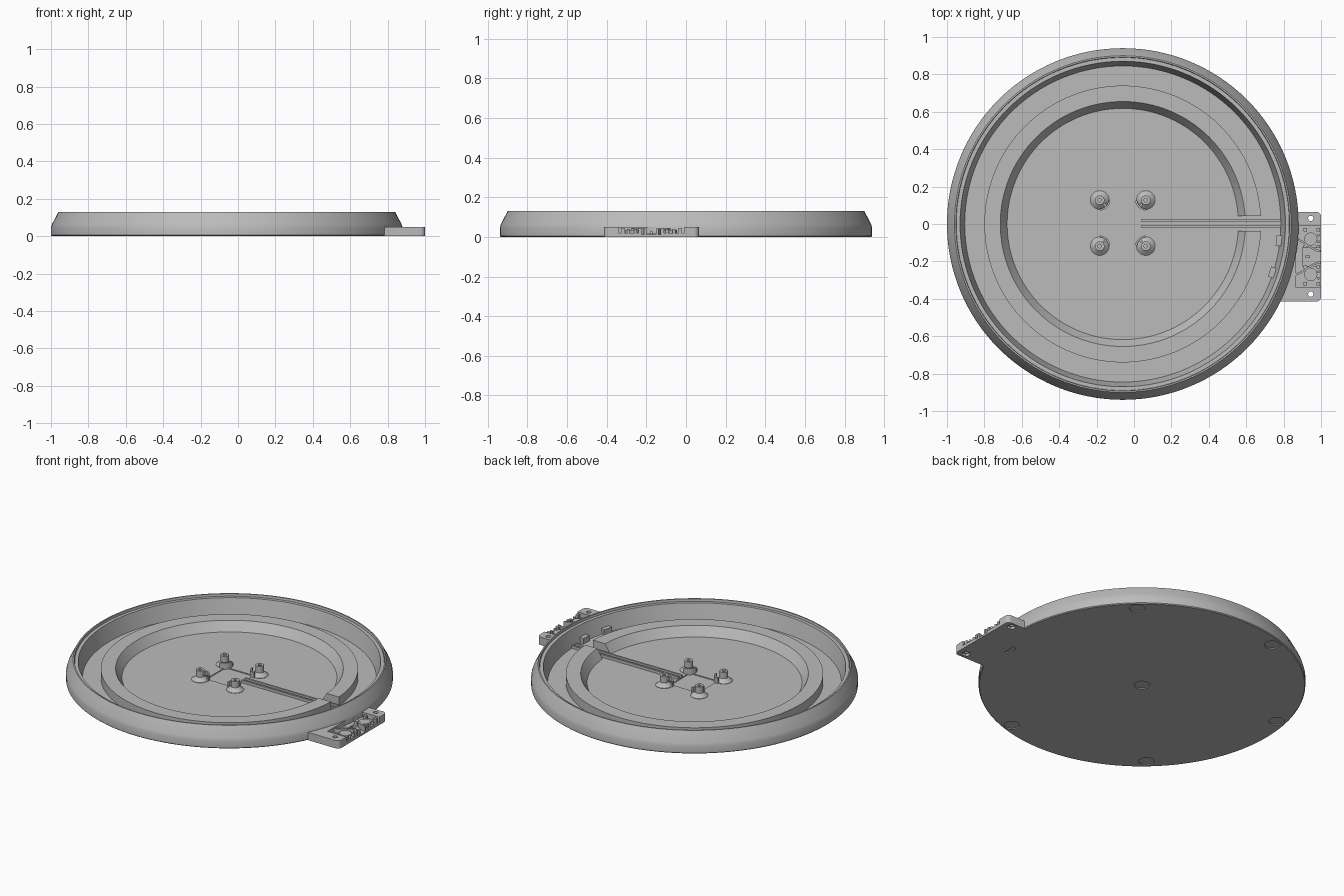
import bpy, bmesh, math
from mathutils import Matrix, Vector

if "Cube" in bpy.data.objects:
    bpy.data.objects.remove(bpy.data.objects["Cube"], do_unlink=True)

CX = -0.06          # centre of the round tray
FLOOR = 0.015
TAB_Y = -0.175      # middle of the connector tab

grey = bpy.data.materials.new("plain_grey")
grey.use_nodes = True
grey.diffuse_color = (0.5, 0.5, 0.5, 1)
grey.node_tree.nodes["Principled BSDF"].inputs["Base Color"].default_value = (0.5, 0.5, 0.5, 1)


def finish(name, bm, loc=(0, 0, 0)):
    bmesh.ops.recalc_face_normals(bm, faces=bm.faces)
    mesh = bpy.data.meshes.new(name)
    bm.to_mesh(mesh)
    bm.free()
    mesh.materials.append(grey)
    ob = bpy.data.objects.new(name, mesh)
    ob.location = loc
    bpy.context.collection.objects.link(ob)
    return ob


def lathe(name, profile, loc, steps=128):
    """Revolve a closed (radius, height) outline about z."""
    bm = bmesh.new()
    vs = [bm.verts.new((r, 0, z)) for r, z in profile]
    es = [bm.edges.new((vs[i], vs[(i + 1) % len(vs)])) for i in range(len(vs))]
    bmesh.ops.spin(bm, geom=vs + es, cent=(0, 0, 0), axis=(0, 0, 1),
                   angle=math.tau, steps=steps, use_duplicate=False)
    bmesh.ops.remove_doubles(bm, verts=bm.verts, dist=0.0002)
    axis = [e for e in bm.edges if not e.link_faces]
    bmesh.ops.delete(bm, geom=axis, context='EDGES')
    return finish(name, bm, loc)


def prism(name, points, z0, z1, loc=(0, 0, 0)):
    """Extrude a flat outline from z0 to z1."""
    bm = bmesh.new()
    face = bm.faces.new([bm.verts.new((x, y, z0)) for x, y in points])
    top = bmesh.ops.extrude_face_region(bm, geom=[face])["geom"]
    bmesh.ops.translate(bm, vec=(0, 0, z1 - z0),
                        verts=[g for g in top if isinstance(g, bmesh.types.BMVert)])
    return finish(name, bm, loc)


def box(name, x0, x1, y0, y1, z0, z1):
    return prism(name, [(x0, y0), (x1, y0), (x1, y1), (x0, y1)], z0, z1)


def cylinder(name, x, y, r, z0, z1, n=32):
    ring = [(r * math.cos(math.tau * i / n), r * math.sin(math.tau * i / n)) for i in range(n)]
    return prism(name, ring, z0, z1, (x, y, 0))


def cut(ob, cutters):
    for c in cutters:
        c.hide_render = True
        mod = ob.modifiers.new("cut", 'BOOLEAN')
        mod.operation = 'DIFFERENCE'
        mod.solver = 'EXACT'
        mod.object = c
        bpy.context.view_layer.objects.active = ob
        bpy.ops.object.modifier_apply(modifier=mod.name)
        bpy.data.objects.remove(c, do_unlink=True)


def arc_wall(name, centre, r0, r1, a0, a1, z0, z1, n=10):
    angles = [a0 + (a1 - a0) * i / n for i in range(n + 1)]
    pts = [(r0 * math.cos(a), r0 * math.sin(a)) for a in angles]
    pts += [(r1 * math.cos(a), r1 * math.sin(a)) for a in reversed(angles)]
    return prism(name, pts, z0, z1, (*centre, 0))


# Round tray: floor, bulged outer wall, stepped lip, sloped inner wall
tray = lathe("tray", [(0, 0), (0.935, 0), (0.94, 0.005), (0.94, 0.045), (0.934, 0.065),
                      (0.9, 0.13), (0.892, 0.13), (0.89, 0.115), (0.87, 0.115),
                      (0.845, FLOOR), (0, FLOOR)], (CX, 0, 0))

# Shallow foot recesses below and a chamfered square pocket in the floor
feet = [(CX, 0)]
for i in range(6):
    a = math.radians(-11.7 + 60 * i)
    feet.append((CX + 0.88 * math.cos(a), 0.88 * math.sin(a)))
cutters = [cylinder("foot_cutter", x, y, 0.045, -0.02, 0.006) for x, y in feet]
h, k = 0.098, 0.075
pocket = [(h, -k), (h, k), (k, h), (-k, h), (-h, k), (-h, -k), (-k, -h), (k, -h)]
cutters.append(prism("pocket_cutter", pocket, 0.009, 0.05, (CX, 0.004, 0)))
cut(tray, cutters)

# Raised inner ring with a sloped inside and a gap for the cable
ring = lathe("inner_ring", [(0.74, 0.01), (0.74, 0.072), (0.655, 0.072), (0.615, 0.01)], (CX, 0, 0))
cut(ring, [box("gap_cutter", 0.4, 0.8, -0.037, 0.042, -0.1, 0.2)])

# Cable channel from the pocket to the wall
for side, y in (("left", 0.019), ("right", -0.014)):
    box("channel_rail_" + side, 0.037, 0.785, y - 0.006, y + 0.006, 0.01, 0.032)

# Four screw posts with flared bases, each with a curved corner clip
for i in range(4):
    a = math.radians(45 + 90 * i)
    px, py = CX + 0.174 * math.cos(a), 0.005 + 0.174 * math.sin(a)
    lathe("screw_post", [(0.01, 0.012), (0.05, 0.012), (0.05, 0.017), (0.025, 0.038),
                         (0.025, 0.078), (0.01, 0.078)], (px, py, 0), 32)
    arc_wall("corner_clip", (px, py), 0.046, 0.056, a + math.pi - 0.75, a + math.pi + 0.75,
             0.01, 0.05)
    cx, cy = px - 0.04 * math.cos(a), py - 0.04 * math.sin(a)
    web = box("clip_web", -0.016, 0.016, -0.005, 0.005, 0.01, 0.035)
    web.location, web.rotation_euler.z = (cx, cy, 0), a

# Connector tab with rounded outer corners, holes and an open pocket
outline = [(0.78, -0.415)]
r = 0.025
for cy, start in ((-0.39, -90), (0.04, 0)):
    for i in range(7):
        a = math.radians(start + 15 * i)
        outline.append((1 - r + r * math.cos(a), cy + r * math.sin(a)))
outline.append((0.8, 0.065))
tab = prism("connector_tab", outline, 0, 0.05)
holes = []
for y in (0.03, -0.375):
    holes.append(cylinder("hole_cutter", 0.945, y, 0.014, -0.1, 0.1))
    holes.append(cylinder("nut_cutter", 0.945, y, 0.026, -0.1, 0.015, 6))
holes.append(box("pocket_cutter", 0.866, 1.1, -0.34, -0.01, 0.02, 0.1))
holes.append(box("wire_cutter", 0.9, 1.1, TAB_Y - 0.05, TAB_Y + 0.05, 0.011, 0.1))
cut(tab, holes)

# Mirrored connector fittings on the tab
for side, s in (("left", 1), ("right", -1)):
    def at(d):
        return TAB_Y + s * d
    cylinder("button_" + side, 0.945, at(0.095), 0.035, 0.015, 0.034)
    for x in (0.915, 0.985):
        for d in (0.055, 0.145):
            box("peg_" + side, x - 0.01, x + 0.01, at(d) - 0.009, at(d) + 0.009, 0.015, 0.045)
    for d in (0.08, 0.115):
        cylinder("pin_" + side, 0.987, at(d), 0.008, 0.015, 0.04, 12)
    # Curved wire guide: a thin wall following a smooth sweep
    path = []
    for i in range(13):
        t = i / 12
        ease = t * t * (3 - 2 * t)
        path.append(Vector((0.855 + 0.143 * t, at(0.095 - 0.065 * ease))))
    edge = [(p.x, p.y + 0.006) for p in path] + [(p.x, p.y - 0.006) for p in reversed(path)]
    prism("wire_guide_" + side, edge, 0.01, 0.043)
    # Small wire outlet on the inside of the rim
    a = math.asin(at(0.085) / 0.845)
    outlet = box("wire_outlet_" + side, 0.825, 0.86, -0.028, 0.028, 0.01, 0.05)
    outlet.location, outlet.rotation_euler.z = (CX, 0, 0), a
box("wire_stop", 0.918, 0.942, TAB_Y - 0.006, TAB_Y + 0.006, 0.01, 0.028)

# Smooth round surfaces, keep the edges crisp
bpy.ops.object.select_all(action='DESELECT')
for ob in bpy.context.scene.objects:
    if ob.type == 'MESH' and ob.data.materials and ob.data.materials[0] == grey:
        ob.select_set(True)
        bpy.context.view_layer.objects.active = ob
bpy.ops.object.shade_smooth_by_angle(angle=math.radians(25))
